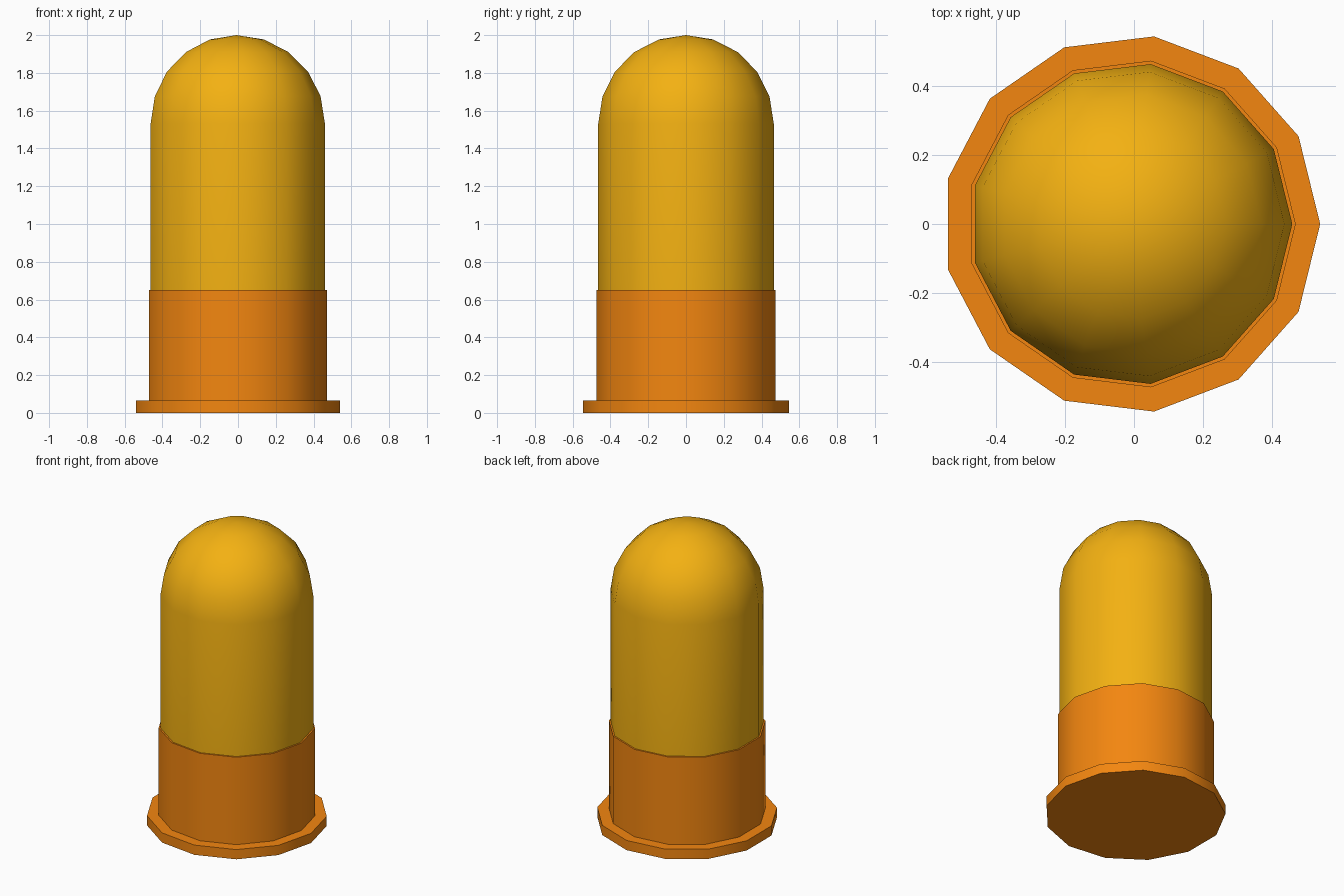
import bpy, bmesh
from math import sin, cos, pi, radians

if "Cube" in bpy.data.objects:
    bpy.data.objects.remove(bpy.data.objects["Cube"])

SIDES = 13
CX = -0.008  # odd side count: shift so the bounds are centred


def material(name, color):
    m = bpy.data.materials.new(name)
    m.diffuse_color = (*color, 1)
    m.use_nodes = True
    m.node_tree.nodes["Principled BSDF"].inputs["Base Color"].default_value = m.diffuse_color
    return m


def lathe(name, profile, mat):
    """Revolve (radius, z) points listed from bottom to top, capping both ends."""
    bm = bmesh.new()
    rings = []
    for r, z in profile:
        if r == 0:
            rings.append([bm.verts.new((CX, 0, z))])
        else:
            rings.append([bm.verts.new((CX + r * cos(2 * pi * i / SIDES),
                                        r * sin(2 * pi * i / SIDES), z))
                          for i in range(SIDES)])
    for a, b in zip(rings, rings[1:]):
        for i in range(SIDES):
            j = (i + 1) % SIDES
            top = [b[0]] if len(b) == 1 else [b[j], b[i]]
            bm.faces.new([a[i], a[j]] + top)
    bm.faces.new(rings[0][::-1])
    if len(rings[-1]) > 1:
        bm.faces.new(rings[-1])
    mesh = bpy.data.meshes.new(name)
    bm.to_mesh(mesh)
    bm.free()
    mesh.materials.append(mat)
    obj = bpy.data.objects.new(name, mesh)
    bpy.context.collection.objects.link(obj)
    bpy.ops.object.select_all(action='DESELECT')
    obj.select_set(True)
    bpy.context.view_layer.objects.active = obj
    bpy.ops.object.shade_smooth_by_angle(angle=radians(40))
    return obj


yellow = material("yellow", (0.9, 0.44, 0.006))
orange = material("orange", (0.9, 0.24, 0.005))

# Casing: wide base rim and sleeve
lathe("casing", [(0.549, 0), (0.549, 0.065), (0.478, 0.065), (0.478, 0.65)], orange)

# Domed body: straight wall with a hemispherical tip
R = 0.468
dome = [(R * cos(radians(a)), 2 - R + R * sin(radians(a))) for a in range(0, 90, 18)]
lathe("domed_body", [(R, 0.65)] + dome + [(0, 2)], yellow)
